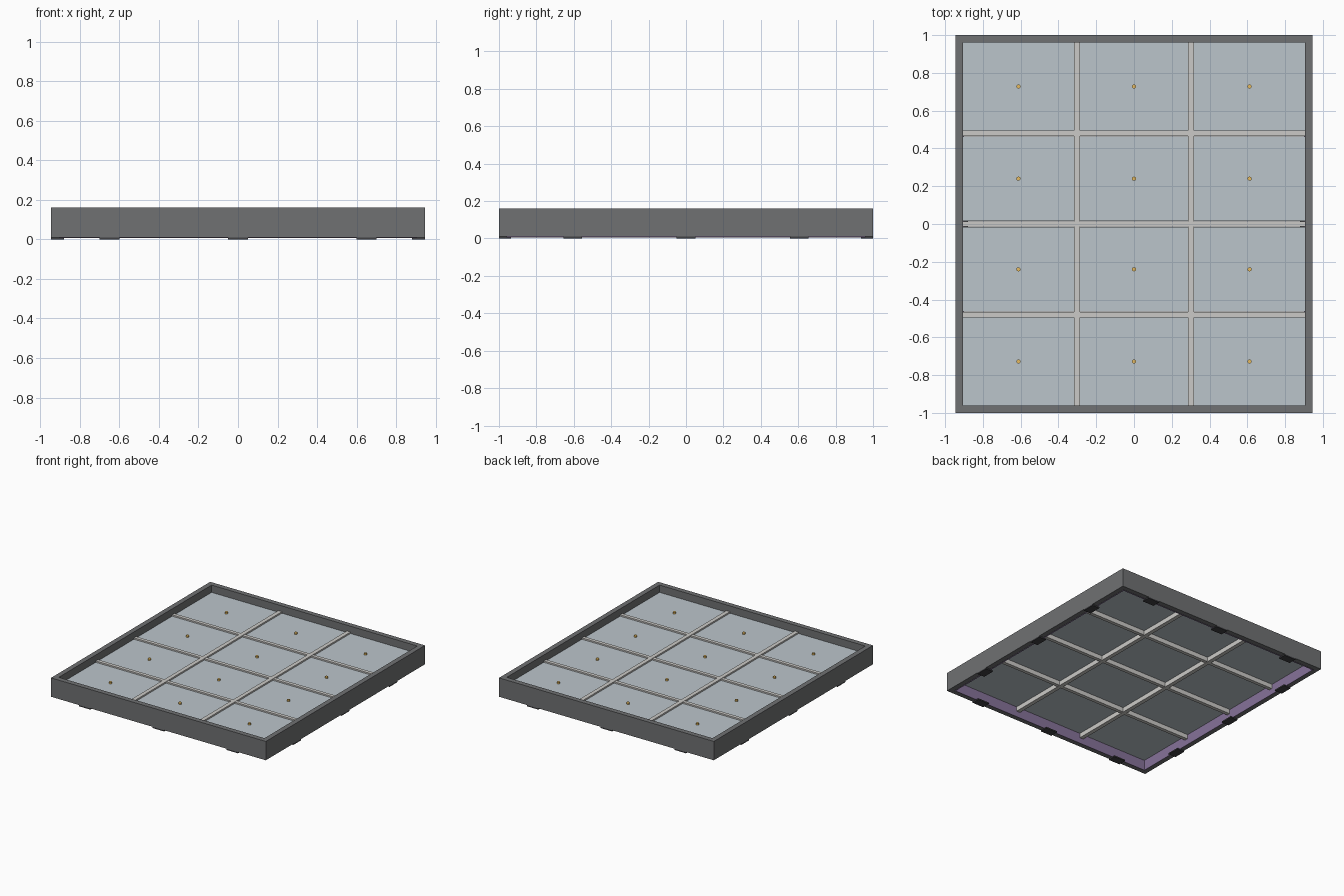
import bpy, bmesh
from mathutils import Matrix, Vector

if "Cube" in bpy.data.objects:
    bpy.data.objects.remove(bpy.data.objects["Cube"])


def material(name, rgb):
    m = bpy.data.materials.new(name)
    m.diffuse_color = (*rgb, 1)
    m.use_nodes = True
    m.node_tree.nodes["Principled BSDF"].inputs["Base Color"].default_value = m.diffuse_color
    return m


dark = material("dark_metal", (0.16, 0.165, 0.17))
purple = material("purple_lining", (0.24, 0.17, 0.32))
glass = material("pale_panel", (0.50, 0.56, 0.60))
light = material("light_bar", (0.60, 0.59, 0.57))
gold = material("gold_pin", (0.80, 0.50, 0.12))
rubber = material("dark_rubber", (0.05, 0.05, 0.055))


def finish(name, bm, mat):
    bmesh.ops.recalc_face_normals(bm, faces=bm.faces)
    me = bpy.data.meshes.new(name)
    bm.to_mesh(me)
    bm.free()
    me.materials.append(mat)
    ob = bpy.data.objects.new(name, me)
    bpy.context.collection.objects.link(ob)
    return ob


def box(name, x0, x1, y0, y1, z0, z1, mat):
    bm = bmesh.new()
    mid = Vector(((x0 + x1) / 2, (y0 + y1) / 2, (z0 + z1) / 2))
    size = Matrix.Diagonal((x1 - x0, y1 - y0, z1 - z0, 1))
    bmesh.ops.create_cube(bm, size=1, matrix=Matrix.Translation(mid) @ size)
    return finish(name, bm, mat)


def ring(name, hx, hy, t, z0, z1, mat):
    """Mitred rectangular tube: outer half sizes hx, hy, wall thickness t."""
    bm = bmesh.new()
    loops = []
    for d, z in ((0, z0), (0, z1), (t, z1), (t, z0)):
        loops.append([bm.verts.new((sx * (hx - d), sy * (hy - d), z))
                      for sx, sy in ((-1, -1), (1, -1), (1, 1), (-1, 1))])
    for i in range(4):
        a, b = loops[i], loops[(i + 1) % 4]
        for j in range(4):
            k = (j + 1) % 4
            bm.faces.new((a[j], a[k], b[k], b[j]))
    return finish(name, bm, mat)


# outer frame and the thin lining under the panels
IX, IY = 0.905, 0.96
ring("outer_frame", 0.945, 1.0, 0.04, 0.01, 0.16, dark)
ring("lower_lining", IX, IY, 0.004, 0.006, 0.088, purple)

# dividing bars
W = 0.016
bar_x = (-0.302, 0.302)
bar_y = (-0.48, 0.0, 0.48)
for x in bar_x:
    box("long_bar", x - W, x + W, -IY, IY, 0.052, 0.114, light)
for y in bar_y:
    box("cross_bar", -IX, IX, y - W + 0.002, y + W - 0.002, 0.054, 0.112, light)

# twelve panels, each with a small pin in the middle
xs = (-IX - W, *bar_x, IX + W)
ys = (-IY - W, *bar_y, IY + W)
for x0, x1 in zip(xs, xs[1:]):
    for y0, y1 in zip(ys, ys[1:]):
        box("panel", x0 + W, x1 - W, y0 + W, y1 - W, 0.088, 0.102, glass)
        bm = bmesh.new()
        bmesh.ops.create_cone(
            bm, cap_ends=True, segments=12, radius1=0.011, radius2=0.011, depth=0.014,
            matrix=Matrix.Translation(((x0 + x1) / 2, (y0 + y1) / 2, 0.108)))
        finish("panel_pin", bm, gold)

# foot pads under the four sides
for s in (-1, 1):
    for x in (-0.65, 0, 0.65):
        a, b = sorted((s * 0.935, s * 1.0))
        box("foot_pad", x - 0.05, x + 0.05, a, b, 0, 0.01, rubber)
    for y in (-0.605, 0, 0.605):
        a, b = sorted((s * 0.88, s * 0.945))
        box("foot_pad", a, b, y - 0.05, y + 0.05, 0, 0.01, rubber)
